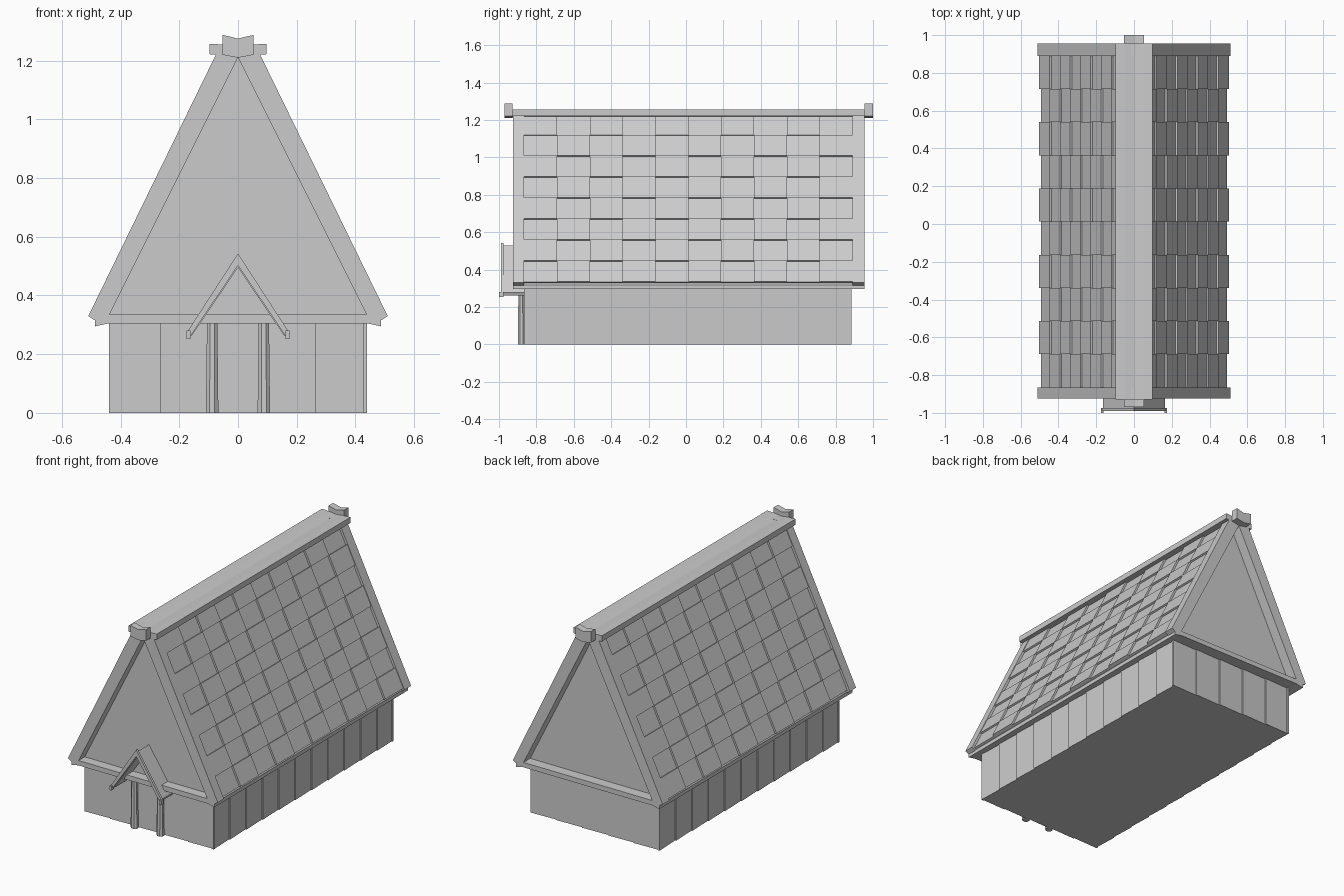
import bpy, bmesh, math
from mathutils import Vector

if "Cube" in bpy.data.objects:
    bpy.data.objects.remove(bpy.data.objects["Cube"])

SLOPE = 2.05                                  # roof rise over run
NORMAL = Vector((SLOPE, 1)).normalized()      # outward roof normal in x,z


def add_prism(bm, a, b):
    """Closed solid between two matching rings of 3D points."""
    va, vb = [bm.verts.new(p) for p in a], [bm.verts.new(p) for p in b]
    n = len(a)
    bm.faces.new(va)
    bm.faces.new(vb[::-1])
    for i in range(n):
        bm.faces.new((va[i], vb[i], vb[(i + 1) % n], va[(i + 1) % n]))


def add_along_y(bm, prof, y0, y1):
    add_prism(bm, [(x, y0, z) for x, z in prof], [(x, y1, z) for x, z in prof])


def finish(name, bm):
    bmesh.ops.recalc_face_normals(bm, faces=bm.faces)
    me = bpy.data.meshes.new(name)
    bm.to_mesh(me)
    bm.free()
    ob = bpy.data.objects.new(name, me)
    bpy.context.collection.objects.link(ob)
    return ob


def extrude_y(name, prof, y0, y1, both=False):
    bm = bmesh.new()
    add_along_y(bm, prof, y0, y1)
    if both:
        add_along_y(bm, [(-x, z) for x, z in prof], y0, y1)
    return finish(name, bm)


# Wall core and slightly angled planks
W, Y0, Y1, H = 0.44, -0.865, 0.885, 0.305
extrude_y("wall_core", [(-.43, 0), (.43, 0), (.43, H), (-.43, H)], Y0 + .01, Y1 - .01)


def planks(name, start, end, count):
    """Row of planks from start to end; the outside is on the right hand."""
    bm = bmesh.new()
    s, e = Vector(start), Vector(end)
    step = (e - s) / count
    out = Vector((step.y, -step.x)).normalized()
    for i in range(count):
        p, q = s + step * i, s + step * (i + 1)
        ring = [p, q - out * .006, q - out * .015, p - out * .015]
        add_prism(bm, [(v.x, v.y, 0) for v in ring], [(v.x, v.y, H) for v in ring])
    finish(name, bm)


planks("front_planks", (-W, Y0), (W, Y0), 5)
planks("right_planks", (W, Y0), (W, Y1), 11)
planks("back_planks", (W, Y1), (-W, Y1), 5)
planks("left_planks", (-W, Y1), (-W, Y0), 11)

# Roof body with recessed gables, and the eave slab below it
extrude_y("roof_body", [(-.475, .33), (.475, .33), (.04, 1.22), (-.04, 1.22)], Y0, .89)
extrude_y("eave_slab", [(-.487, .295), (-.44, .305), (.44, .305), (.487, .295),
                        (.487, .318), (.475, .335), (-.475, .335), (-.487, .318)],
          -.925, .955)

# Bargeboards framing each gable
barge = [(0, 1.21), (.44, .33), (.44, .305), (.487, .295), (.487, .315),
         (.51, .33), (.061, 1.25), (0, 1.25)]
extrude_y("front_bargeboards", barge, -.925, Y0, True)
extrude_y("back_bargeboards", barge, .89, .955, True)

# Roof tiles in a raised and lowered checkerboard
COLS, ROWS, ZB, ZT = 10, 8, .325, 1.22
bm = bmesh.new()
cw, rh = (.89 - Y0) / COLS, (ZT - ZB) / ROWS
for c in range(COLS):
    for r in range(ROWS):
        d = .028 if (c + r) % 2 else .017
        base = [Vector((.477 - (z - ZB) / SLOPE, z)) for z in (ZB + r * rh, ZB + (r + 1) * rh)]
        prof = [base[0], base[1], base[1] + NORMAL * d, base[0] + NORMAL * d]
        for side in (1, -1):
            add_along_y(bm, [(side * p.x, p.y) for p in prof], Y0 + c * cw, Y0 + (c + 1) * cw)
finish("roof_tiles", bm)

# Ridge cap and end finials
extrude_y("ridge_cap", [(-.097, 1.222), (0, 1.212), (.097, 1.222), (.097, 1.257),
                        (.05, 1.255), (0, 1.248), (-.05, 1.255), (-.097, 1.257)], -.928, .955)
finial = [(-.053, 1.22), (0, 1.21), (.053, 1.22), (.053, 1.288), (0, 1.275), (-.053, 1.288)]
extrude_y("front_finial", finial, -.97, -.928)
extrude_y("back_finial", finial, .955, 1.0)

# Porch roof, its front boards and their end blocks
extrude_y("porch_roof", [(0, .495), (.158, .262), (.165, .278), (0, .528)], -.977, Y0, True)
extrude_y("porch_front_boards", [(0, .502), (.162, .262), (.172, .278), (0, .543)],
          -.99, -.975, True)
extrude_y("porch_end_blocks", [(.162, .252), (.175, .252), (.175, .28), (.162, .28)],
          -1.0, -.975, True)

# Tapered door posts
for side, name in ((-1, "left_post"), (1, "right_post")):
    bm = bmesh.new()
    rings = [[(side * .088 + r * math.cos(a), -.88 + r * .9 * math.sin(a), z)
              for a in (math.tau * (i + .5) / 8 for i in range(8))]
             for r, z in ((.023, 0), (.019, .31))]
    add_prism(bm, *rings)
    finish(name, bm)
